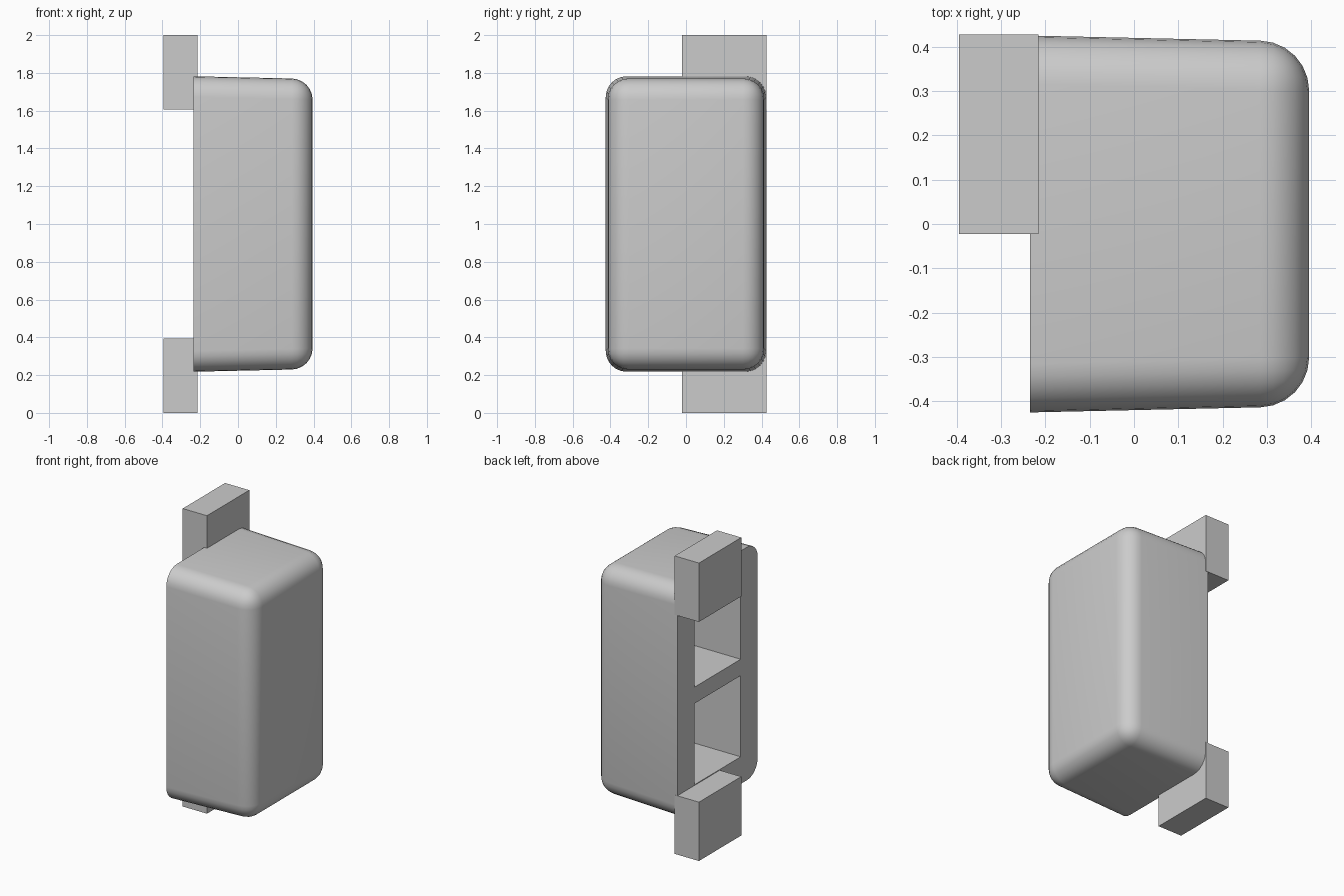
import bpy, bmesh
from math import radians
from mathutils import Vector

if "Cube" in bpy.data.objects:
    bpy.data.objects.remove(bpy.data.objects["Cube"], do_unlink=True)

# Single plain grey
GREY = (0.6, 0.6, 0.6, 1.0)
grey = bpy.data.materials.new("plain grey")
grey.use_nodes = True
grey.diffuse_color = GREY
grey.node_tree.nodes["Principled BSDF"].inputs["Base Color"].default_value = GREY

BACK, FRONT = -0.235, 0.395   # housing extent in x
MID = 1.0                     # mirror height


def box_mesh(lo, hi):
    """Box between two opposite corners."""
    bm = bmesh.new()
    bmesh.ops.create_cube(bm, size=1)
    lo, hi = Vector(lo), Vector(hi)
    for v in bm.verts:
        v.co = [(a + b) / 2 + c * (b - a) for a, b, c in zip(lo, hi, v.co)]
    return bm


def add_object(name, bm):
    bmesh.ops.recalc_face_normals(bm, faces=bm.faces)
    mesh = bpy.data.meshes.new(name)
    bm.to_mesh(mesh)
    bm.free()
    mesh.materials.append(grey)
    obj = bpy.data.objects.new(name, mesh)
    bpy.context.collection.objects.link(obj)
    return obj


# Housing: slightly tapered box, rounded everywhere but its flat mounting side
bm = box_mesh((BACK, -0.425, MID - 0.782), (FRONT, 0.425, MID + 0.782))
for v in bm.verts:
    if v.co.x > 0:
        v.co.y -= 0.014 if v.co.y > 0 else -0.014
        v.co.z -= 0.014 if v.co.z > MID else -0.014
rounded = [e for e in bm.edges if any(v.co.x > 0 for v in e.verts)]
bmesh.ops.bevel(bm, geom=rounded, offset=0.11, segments=6, profile=0.5,
                affect='EDGES')
housing = add_object("housing", bm)

# Two pockets cut into the mounting side, with a divider between them
for name, low, high in (("lower_pocket", 0.4, 0.945), ("upper_pocket", 1.055, 1.6)):
    cutter = add_object(name, box_mesh((BACK - 0.1, -0.245, low), (0.215, 0.245, high)))
    cutter.hide_render = True
    mod = housing.modifiers.new(name, 'BOOLEAN')
    mod.operation = 'DIFFERENCE'
    mod.solver = 'EXACT'
    mod.object = cutter
    bpy.context.view_layer.objects.active = housing
    bpy.ops.object.modifier_apply(modifier=name)
    bpy.data.objects.remove(cutter, do_unlink=True)

bpy.ops.object.select_all(action='DESELECT')
housing.select_set(True)
bpy.context.view_layer.objects.active = housing
bpy.ops.object.shade_smooth_by_angle(angle=radians(30))

# Mounting blocks at both ends
for name, low, high in (("lower_block", 0, 0.395), ("upper_block", 1.605, 2)):
    add_object(name, box_mesh((-0.395, -0.022, low), (-0.215, 0.427, high)))
